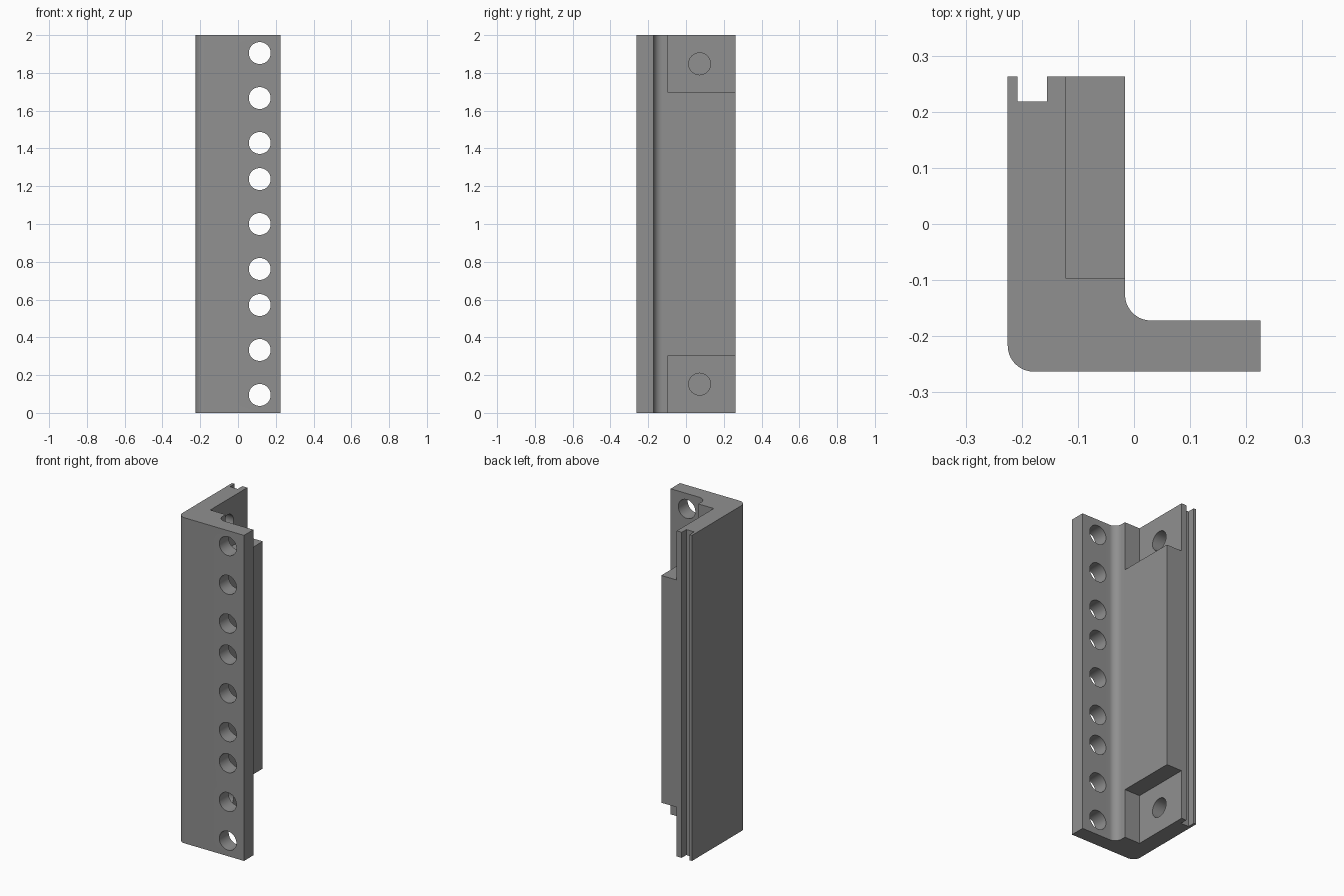
import bpy, bmesh, math
from mathutils import Matrix, Vector

if "Cube" in bpy.data.objects:
    bpy.data.objects.remove(bpy.data.objects["Cube"])

X0, X1, XI = -0.225, 0.225, -0.016      # outer, flange end, inner face of the deep leg
Y0, Y1, YI = -0.263, 0.263, -0.172      # front, back, inner face of the flange
H, R, HOLE_R = 2.0, 0.046, 0.058

metal = bpy.data.materials.new("grey metal")
metal.diffuse_color = (0.28, 0.28, 0.28, 1)
metal.use_nodes = True
metal.node_tree.nodes["Principled BSDF"].inputs["Base Color"].default_value = metal.diffuse_color


def make_object(name, bm):
    bmesh.ops.recalc_face_normals(bm, faces=bm.faces[:])
    me = bpy.data.meshes.new(name)
    bm.to_mesh(me)
    bm.free()
    me.materials.append(metal)
    ob = bpy.data.objects.new(name, me)
    bpy.context.collection.objects.link(ob)
    return ob


def arc(cx, cy, a0, a1, n=10):
    return [(cx + R * math.cos(math.radians(a0 + (a1 - a0) * i / n)),
             cy + R * math.sin(math.radians(a0 + (a1 - a0) * i / n))) for i in range(n + 1)]


def add_box(bm, lo, hi):
    lo, hi = Vector(lo), Vector(hi)
    m = Matrix.Translation((lo + hi) / 2) @ Matrix.Diagonal((*(hi - lo), 1))
    bmesh.ops.create_cube(bm, size=1, matrix=m)


def add_cylinder(bm, centre, depth, axis):
    rot = Matrix.Rotation(math.pi / 2, 4, axis)
    bmesh.ops.create_cone(bm, cap_ends=True, segments=40, radius1=HOLE_R, radius2=HOLE_R,
                          depth=depth, matrix=Matrix.Translation(centre) @ rot)


def cut(target, name, bm):
    cutter = make_object(name, bm)
    cutter.hide_render = True
    mod = target.modifiers.new(name, 'BOOLEAN')
    mod.operation, mod.solver, mod.object = 'DIFFERENCE', 'EXACT', cutter
    bpy.context.view_layer.objects.active = target
    bpy.ops.object.modifier_apply(modifier=mod.name)
    bpy.data.objects.remove(cutter)


# L-shaped rail: rounded outer corner, inner fillet, groove in the back edge
profile = (arc(X0 + R, Y0 + R, 180, 270)
           + [(X1, Y0), (X1, YI)]
           + arc(XI + R, YI + R, 270, 180)
           + [(XI, Y1), (-0.155, Y1), (-0.155, 0.218), (-0.208, 0.218), (-0.208, Y1), (X0, Y1)])
bm = bmesh.new()
face = bm.faces.new([bm.verts.new((x, y, 0)) for x, y in profile])
ext = bmesh.ops.extrude_face_region(bm, geom=[face])
bmesh.ops.translate(bm, vec=(0, 0, H), verts=[v for v in ext["geom"] if isinstance(v, bmesh.types.BMVert)])
rail = make_object("mounting_rail", bm)

# Pockets at both ends of the deep leg
bm = bmesh.new()
for lo, hi in ((-0.1, 0.302), (1.698, 2.1)):
    add_box(bm, (-0.121, -0.097, lo), (0.1, 0.4, hi))
cut(rail, "end_pockets", bm)

# Blind screw holes in the pocket floors
bm = bmesh.new()
for z in (0.152, 1.848):
    add_cylinder(bm, (-0.15, 0.072, z), 0.1, 'Y')
cut(rail, "pocket_holes", bm)

# Row of through holes in the front flange
bm = bmesh.new()
for z in (0.095, 0.333, 0.571, 0.762, 1.0, 1.238, 1.429, 1.667, 1.905):
    add_cylinder(bm, (0.115, -0.217, z), 0.2, 'X')
cut(rail, "flange_holes", bm)

# Smooth the bores and fillets, keep the edges sharp
bpy.ops.object.select_all(action='DESELECT')
rail.select_set(True)
bpy.context.view_layer.objects.active = rail
bpy.ops.object.shade_smooth_by_angle(angle=math.radians(30))
